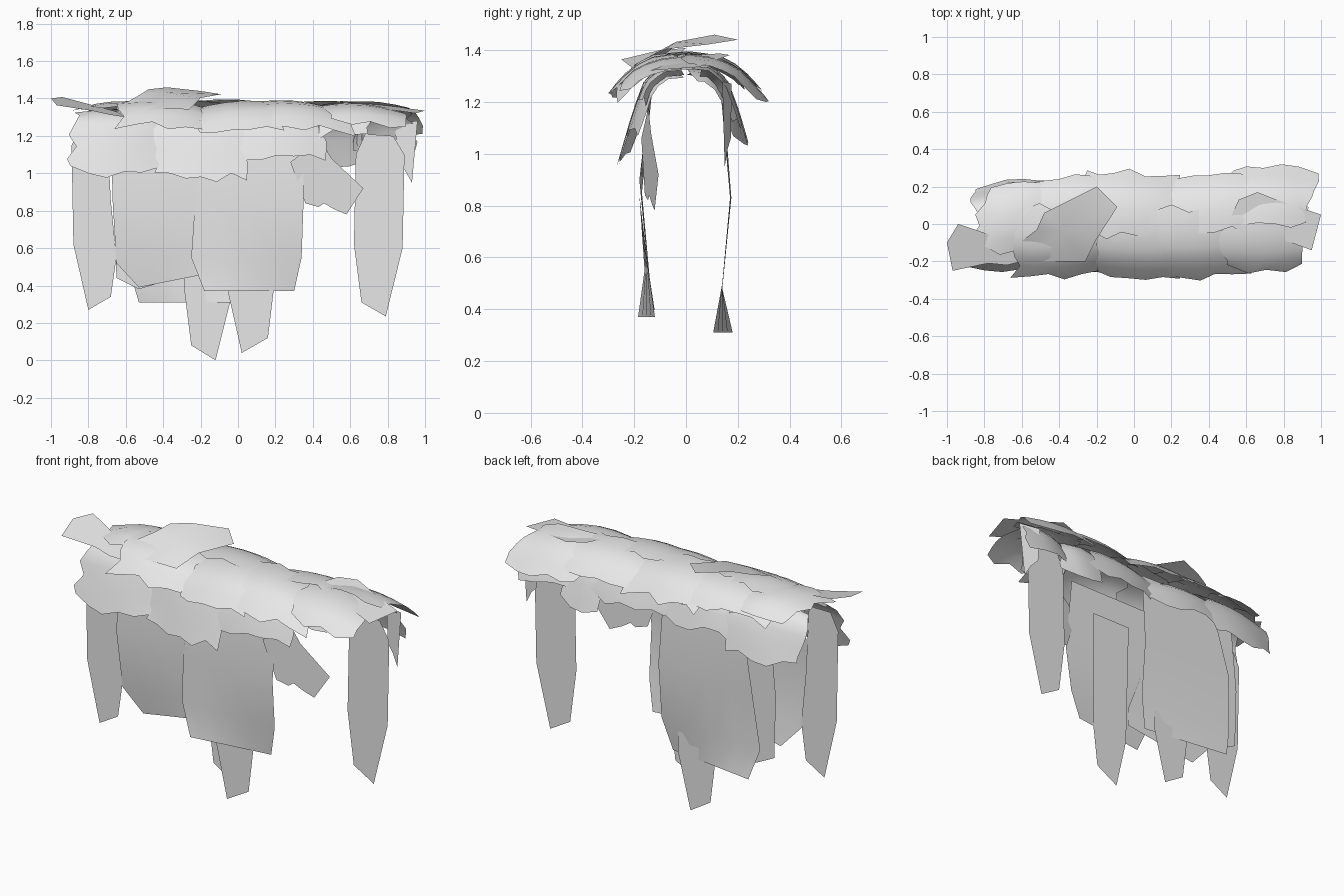
import bpy
import math
import random

random.seed(7)
if "Cube" in bpy.data.objects:
    bpy.data.objects.remove(bpy.data.objects["Cube"], do_unlink=True)

grey = bpy.data.materials.new("plain grey")
grey.use_nodes = True
grey.diffuse_color = (0.8, 0.8, 0.8, 1)
grey.node_tree.nodes["Principled BSDF"].inputs["Base Color"].default_value = grey.diffuse_color


def add_mesh(name, verts, faces, smooth=True):
    mesh = bpy.data.meshes.new(name)
    mesh.from_pydata(verts, [], faces)
    mesh.materials.append(grey)
    for poly in mesh.polygons:
        poly.use_smooth = smooth
    obj = bpy.data.objects.new(name, mesh)
    bpy.context.collection.objects.link(obj)
    return obj


def grid_faces(columns, rows):
    return [(i * rows + j, (i + 1) * rows + j, (i + 1) * rows + j + 1, i * rows + j + 1)
            for i in range(columns - 1) for j in range(rows - 1)]


# Half cross-sections of the canopy: (arc length, distance from middle, height)
UPPER = [(0, 0, 1.375), (.12, .12, 1.36), (.22, .2, 1.32), (.34, .285, 1.23)]
LOWER = [(0, 0, 1.33), (.1, .09, 1.32), (.18, .15, 1.27), (.3, .19, 1.16), (.46, .24, 1.0)]


def along(profile, s):
    """Point on the mirrored cross-section at signed arc length s."""
    side, s = math.copysign(1, s), abs(s)
    for a, b in zip(profile, profile[1:]):
        if s <= b[0] or b is profile[-1]:
            f = (s - a[0]) / (b[0] - a[0])
            return side * (a[1] + f * (b[1] - a[1])), a[2] + f * (b[2] - a[2])


def patch(name, profile, x0, x1, s0, s1, lift=0.0, skew=0.0, slope=0.0, tilt=0.0):
    """Ragged, slightly domed sheet draped over the canopy cross-section."""
    columns, rows = max(4, round((x1 - x0) / .075)), 7
    verts = []
    for i in range(columns):
        u = 2 * i / (columns - 1) - 1
        for j in range(rows):
            x = x0 + (x1 - x0) * (u + 1) / 2
            s = s0 + (s1 - s0) * j / (rows - 1)
            if j in (0, rows - 1):
                s += random.choice((-1, 1)) * random.uniform(0, .03)
            if i in (0, columns - 1):
                x += random.uniform(-.03, .03)
            y, z = along(profile, s)
            # push outwards at the centre, inwards at the ends
            out = .01 + tilt * u - .025 * u * u
            angle = math.atan2(z - 1.1, y)
            y += out * math.cos(angle)
            z += out * math.sin(angle) + lift + slope * (x - (x0 + x1) / 2)
            verts.append((x + skew * (s - (s0 + s1) / 2), y, z))
    add_mesh(name, verts, grid_faces(columns, rows))


def plate(name, outline, height):
    """Loose sheet on top: outline seen from above, height rule for z."""
    n = len(outline)
    middle = (sum(p[0] for p in outline) / n, sum(p[1] for p in outline) / n)
    verts = [(x, y, height(x, y)) for x, y in outline + [middle]]
    add_mesh(name, verts, [(i, (i + 1) % n, n) for i in range(n)])


def strip(name, outline, y, turn=0.0):
    """Flat hanging strip: outline seen from the front."""
    middle = sum(p[0] for p in outline) / len(outline)
    add_mesh(name, [(x, y + turn * (x - middle), z) for x, z in outline],
             [tuple(range(len(outline)))], False)


def drape(name, rows):
    """Wide hanging sheet: rows of left (x, z), right (x, z), y left, y right."""
    verts = []
    for left, right, y_left, y_right in rows:
        for k in range(5):
            f = k / 4
            verts.append((left[0] + f * (right[0] - left[0]), y_left + f * (y_right - y_left),
                          left[1] + f * (right[1] - left[1])))
    add_mesh(name, verts, grid_faces(len(rows), 5))


# Lower canopy layer, front side
patch("front_fringe_left", LOWER, -.88, -.41, -.45, -.05, 0, .05, 0, -.015)
patch("front_fringe_middle", LOWER, -.46, .03, -.49, -.05, .01, -.08, .04, .015)
patch("front_fringe_right", LOWER, .01, .46, -.39, -.03, 0, -.12, 0, -.02)
patch("front_fringe_end", LOWER, .42, .68, -.24, -.02, 0, -.1, 0, .01)

# Lower canopy layer, back side
patch("back_fringe_left", LOWER, .62, .93, .05, .34, 0, .05, 0, .015)
patch("back_fringe_inner", LOWER, .42, .68, .03, .4, -.01, 0, 0, -.02)
patch("back_fringe_middle", LOWER, -.02, .45, .03, .35, .01, .1, 0, .02)
patch("back_fringe_right", LOWER, -.45, .02, .03, .34, 0, 0, 0, -.015)
patch("back_fringe_end", LOWER, -.86, -.4, .04, .42, .01, -.05, 0, .02)

# Upper canopy layer
patch("roof_sheet_end", UPPER, -.82, -.48, -.14, .25, 0, .3, 0, .01)
patch("roof_sheet_front_left", UPPER, -.62, -.17, -.32, .08, .01, .1, 0, -.015)
patch("roof_sheet_front_middle", UPPER, -.24, .23, -.34, .06, 0, -.1, 0, .02)
patch("roof_sheet_front_right", UPPER, .15, .58, -.33, .08, 0, -.15, -.03, -.02)
patch("roof_sheet_front_end", UPPER, .48, .88, -.28, .1, -.01, -.15, -.05, -.01)
patch("roof_sheet_back_right", UPPER, -.66, -.12, .02, .29, .005, -.1, 0, .02)
patch("roof_sheet_back_middle", UPPER, -.25, .24, -.05, .32, .01, -.1, 0, -.015)
patch("roof_sheet_back_left", UPPER, .12, .63, -.04, .29, 0, .15, 0, .02)
patch("roof_sheet_back_end", UPPER, .49, .95, -.02, .35, 0, .1, 0, -.01)

# Loose plates lying on the crest
plate("crest_plate", [(-.65, -.13), (-.52, -.03), (-.48, .06), (-.38, .11), (-.2, .2), (-.09, .09),
                      (-.2, -.08), (-.26, -.2), (-.45, -.2), (-.62, -.21)],
      lambda x, y: 1.46 - 1.1 * (y - .12) ** 2 - .5 * (x + .36) ** 2)
plate("end_plate_right", [(-1, -.1), (-.94, 0), (-.85, -.03), (-.65, -.1), (-.6, -.2),
                          (-.68, -.22), (-.78, -.21), (-.97, -.25)],
      lambda x, y: 1.42 - .2 * (x + 1) + .2 * y)
plate("end_plate_left", [(1, .05), (.95, -.14), (.84, -.1), (.5, 0), (.56, .13), (.66, .17), (.76, .13)],
      lambda x, y: 1.38 - .1 * (x - .5) + .1 * y)

# Wide hanging sheets
drape("front_drape_right", [((-.68, 1.25), (-.2, 1.25), -.13, -.14), ((-.67, .85), (-.22, .9), -.17, -.18),
                            ((-.65, .52), (-.08, .58), -.14, -.15), ((-.53, .39), (-.08, .48), -.12, -.15)])
drape("front_drape_left", [((-.21, 1.25), (.35, 1.25), -.13, -.13), ((-.23, .84), (.35, .84), -.18, -.18),
                           ((-.25, .55), (.34, .55), -.16, -.145), ((-.18, .37), (.3, .37), -.185, -.12)])
drape("back_drape", [((-.45, 1.28), (.05, 1.28), .14, .13), ((-.55, .83), (.06, .83), .175, .17),
                     ((-.58, .48), (.06, .5), .14, .14), ((-.53, .31), (.01, .31), .18, .105)])

# Narrow hanging strips
strip("back_strip_inner", [(-.62, 1.22), (-.66, .8), (-.65, .44), (-.53, .38), (-.4, .42), (-.4, 1.22)], .11)
strip("end_strip_right", [(-.84, 1.25), (-.89, 1.15), (-.88, .62), (-.8, .27), (-.68, .34),
                          (-.65, .55), (-.68, .85), (-.7, 1.25)], -.14)
strip("end_strip_left", [(.68, 1.21), (.63, 1.1), (.62, .62), (.66, .31), (.79, .235),
                         (.88, .6), (.89, 1.1), (.83, 1.2)], .13)
strip("back_strip", [(-.23, 1.12), (-.28, 1.05), (-.29, .4), (-.25, .08), (-.12, 0), (-.04, .32),
                     (-.04, 1.0), (-.09, 1.12)], .13)
strip("front_strip", [(-.07, 1.1), (-.05, .35), (.02, .04), (.16, .12), (.19, .37), (.19, 1.1)], -.13)

# Loose flaps below the front edge and at the back corner
strip("front_flap", [(.28, 1.06), (.36, .84), (.43, .82), (.46, .84), (.51, .81), (.58, .78),
                     (.67, .92), (.5, 1.08), (.44, 1.18)], -.14, .17)
strip("corner_flap", [(.84, 1.27), (.85, 1.06), (.89, 1.02), (.93, .95), (.96, 1.28)], .16, -.3)
